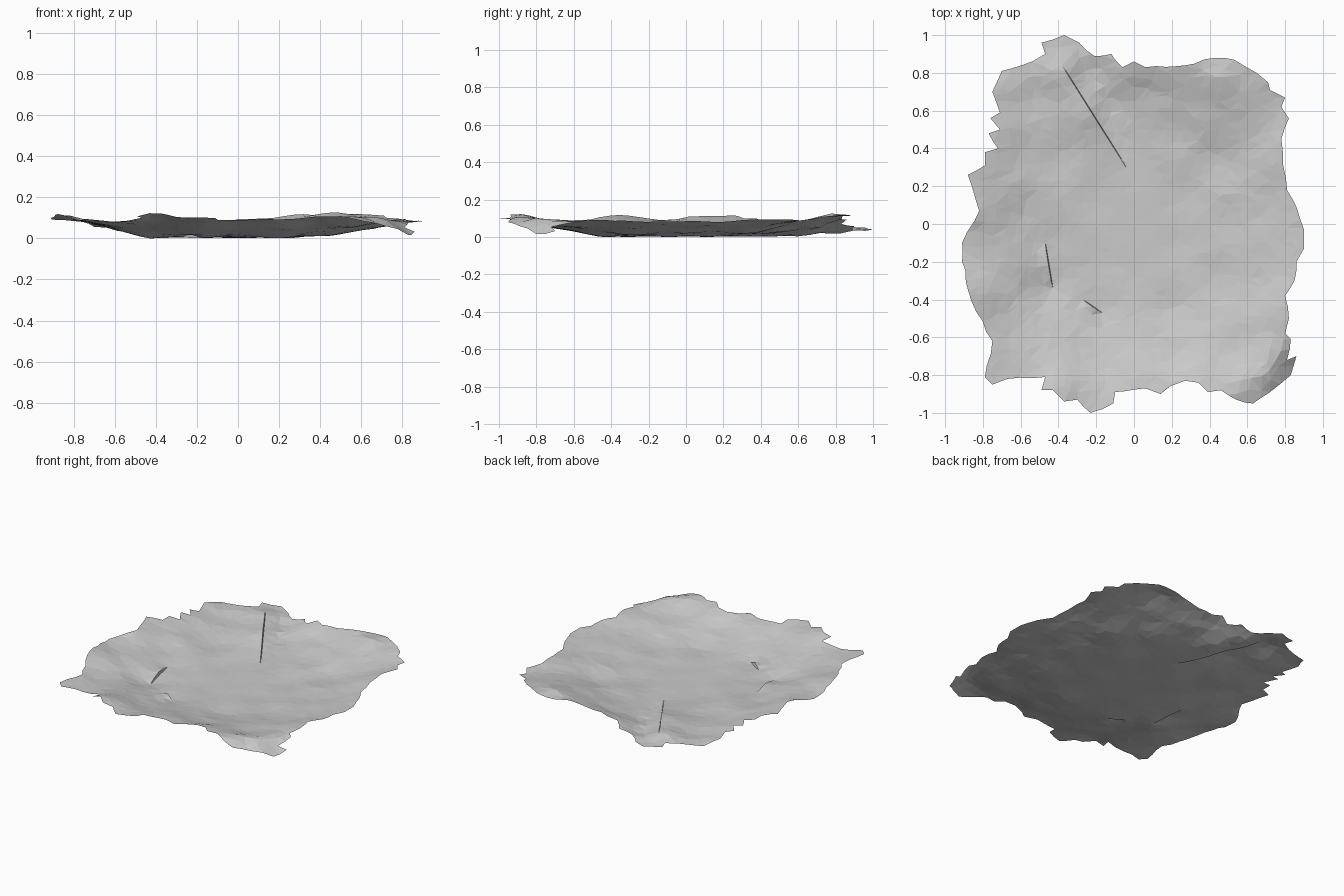
import bpy
import bmesh
import math
import random
from mathutils import Matrix, Vector, noise
from mathutils.geometry import delaunay_2d_cdt

random.seed(4)
if "Cube" in bpy.data.objects:
    bpy.data.objects.remove(bpy.data.objects["Cube"], do_unlink=True)

# Ragged outline of the sheet, in hundredths
OUTLINE = [
    (-37, 100), (-29, 96), (-21, 89), (-12, 90), (-6, 83), (0, 86), (6, 83),
    (27, 84), (43, 88), (53, 87), (65, 80), (71, 75), (72, 71), (80, 67),
    (78, 62), (82, 56), (78, 45), (79, 31), (81, 18), (86, 9), (90, -3),
    (90, -13), (86, -20), (85, -30), (80, -38), (82, -50), (80, -58),
    (83, -61), (81, -72), (86, -70), (83, -80), (72, -89), (63, -95),
    (54, -93), (46, -88), (39, -89), (34, -84), (27, -83), (19, -86),
    (14, -90), (6, -87), (-10, -89), (-11, -95), (-23, -100), (-30, -93),
    (-37, -94), (-43, -88), (-49, -88), (-47, -81), (-67, -82), (-75, -85),
    (-79, -81), (-75, -62), (-86, -41), (-91, -20), (-91, -10), (-82, 7),
    (-88, 26), (-79, 31), (-79, 38), (-72, 40), (-77, 48), (-71, 50),
    (-76, 56), (-71, 59), (-75, 70), (-70, 81), (-54, 86), (-47, 90), (-49, 96),
]

# Heights of the lifted rim: x, y, z in hundredths
RIM = [
    (-23, -98, 11), (-60, -83, 9), (-77, -82, 10), (-78, -60, 10),
    (-85, -35, 12), (-90, -12, 10), (-82, 8, 12), (-86, 26, 12), (-75, 45, 10),
    (-73, 70, 8), (-66, 82, 6), (-48, 93, 6), (-37, 99, 5), (-28, 95, 4),
    (-14, 88, 6), (0, 84, 10), (27, 83, 12), (45, 78, 14), (45, 88, 12),
    (62, 78, 12), (78, 64, 10), (79, 35, 10), (88, 0, 9), (88, -15, 9),
    (80, -45, 10), (75, -70, 10), (70, -82, 11), (84, -79, 2), (74, -88, 6),
    (63, -95, 9), (58, -86, 12), (35, -84, 11), (10, -87, 10), (-40, -88, 13),
]

# Heights of the slopes and the sunken middle
MIDDLE = [
    (-68, 20, 8), (-70, -20, 8), (-64, -55, 7), (-55, 40, 4), (-56, 5, 4),
    (-45, -10, 2), (-45, -32, 1), (-20, -45, 1), (20, -45, 1), (45, -30, 2),
    (50, 0, 3), (45, 35, 3), (20, 48, 3), (0, 30, 1), (-12, 62, 1),
    (-5, 45, 1), (-22, 82, 2), (-27, 60, 5), (-38, 82, 8), (-40, 35, 2),
    (0, 0, 1), (5, -22, 1), (-20, 12, 1), (-20, -68, 5), (20, -67, 5),
    (50, -64, 6), (62, -30, 5), (65, 10, 6), (62, 45, 7), (35, 63, 8),
    (10, 66, 5), (25, 15, 1), (-22, -20, 1), (25, -10, 1), (-54, 65, 4),
]

# Sharp folds: start, end, height of the raised left lip
FOLDS = [
    (Vector((-0.38, 0.84)), Vector((-0.04, 0.30)), 0.02),
    (Vector((-0.47, -0.10)), Vector((-0.43, -0.34)), 0.02),
    (Vector((-0.27, -0.40)), Vector((-0.17, -0.47)), 0.02),
]


def fold_height(p, a, b, lip):
    along = (b - a).normalized()
    t = (p - a).dot(along) / (b - a).length
    side = along.x * (p - a).y - along.y * (p - a).x
    # The raised lip lies on the -x side of each fold
    if not 0 < t < 1 or side > 0:
        return 0
    return lip * math.sin(math.pi * t) * math.exp(side / 0.08)


def height(p):
    """Fit a local plane to the nearby heights, then add folds and crumples."""
    normal = Matrix(((0, 0, 0),) * 3)
    target = Vector((0, 0, 0))
    for x, y, z in RIM + MIDDLE:
        d = Vector((x, y)) / 100 - p
        w = (d.length_squared + 0.004) ** -2
        row = Vector((1, d.x, d.y)) * w
        normal += Matrix((row, row * d.x, row * d.y))
        target += row * z / 100
    base = (normal.inverted() @ target).x
    rough = min(1, p.length / 0.7)
    crumple = noise.noise(Vector((p.x, p.y, 0)) * 6) * 0.005
    crumple += noise.noise(Vector((p.x, p.y, 2)) * 15) * 0.003
    folds = sum(fold_height(p, *f) for f in FOLDS)
    return base + folds + rough * crumple


def subdivide_outline(corners, step):
    pts = []
    for i, a in enumerate(corners):
        b = corners[(i + 1) % len(corners)]
        n = max(1, round((b - a).length / step))
        for k in range(n):
            p = a.lerp(b, k / n)
            if k:
                p += Vector((random.uniform(-1, 1), random.uniform(-1, 1))) * 0.006
            pts.append(p)
    return pts


# Border points, then paired points along both lips of each fold
border = subdivide_outline([Vector(p) / 100 for p in OUTLINE], 0.06)
points = list(border)
for a, b, lip in FOLDS:
    across = (b - a).normalized().orthogonal() * 0.002
    count = round((b - a).length / 0.03)
    for k in range(count + 1):
        points += [a.lerp(b, k / count) + across, a.lerp(b, k / count) - across]

# Scattered inner points, kept clear of the border and folds
fixed = list(points)
STEP = 0.055
for i in range(-18, 19):
    for j in range(-18, 19):
        p = Vector((i + random.uniform(-0.4, 0.4), j + random.uniform(-0.4, 0.4))) * STEP
        if min((p - q).length for q in fixed) > 0.025:
            points.append(p)
flat = delaunay_2d_cdt(points, [], [list(range(len(border)))], 1, 1e-5)

# Raise the triangulation into a crumpled sheet
bm = bmesh.new()
verts = [bm.verts.new((p.x, p.y, height(p))) for p in flat[0]]
for tri in flat[2]:
    bm.faces.new([verts[i] for i in tri])
bmesh.ops.delete(bm, geom=[v for v in bm.verts if not v.link_faces], context="VERTS")
bm.normal_update()
for f in bm.faces:
    if f.normal.z < 0:
        f.normal_flip()
floor = min(v.co.z for v in bm.verts)
for v in bm.verts:
    v.co.z -= floor

mesh = bpy.data.meshes.new("crumpled_sheet")
bm.to_mesh(mesh)
bm.free()
sheet = bpy.data.objects.new("crumpled_sheet", mesh)
bpy.context.collection.objects.link(sheet)

# Plain light grey
grey = bpy.data.materials.new("light_grey")
grey.use_nodes = True
colour = (0.6, 0.6, 0.6, 1)
grey.diffuse_color = colour
grey.node_tree.nodes["Principled BSDF"].inputs["Base Color"].default_value = colour
mesh.materials.append(grey)
